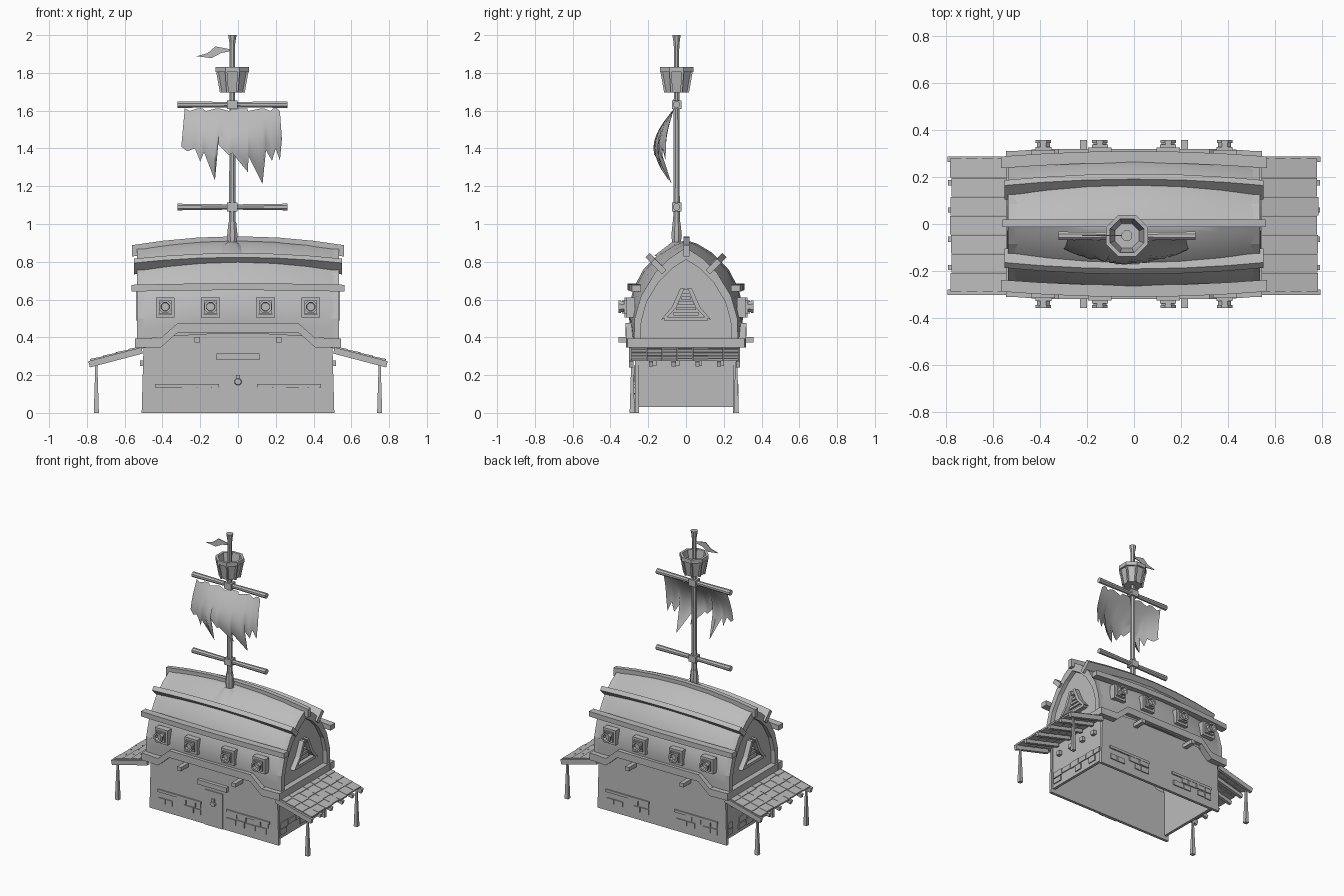
import bpy, bmesh, math, random
from mathutils import Vector, Matrix, Euler

if "Cube" in bpy.data.objects:
    bpy.data.objects.remove(bpy.data.objects["Cube"])

random.seed(4)
grey = bpy.data.materials.new("weathered_grey")
grey.diffuse_color = (0.5, 0.5, 0.5, 1)
grey.use_nodes = True
grey.node_tree.nodes["Principled BSDF"].inputs["Base Color"].default_value = grey.diffuse_color


def mesh(name, verts, faces, smooth=False):
    me = bpy.data.meshes.new(name)
    me.from_pydata([tuple(v) for v in verts], [], faces)
    bm = bmesh.new()
    bm.from_mesh(me)
    bmesh.ops.recalc_face_normals(bm, faces=bm.faces)
    bm.to_mesh(me)
    bm.free()
    me.materials.append(grey)
    ob = bpy.data.objects.new(name, me)
    bpy.context.collection.objects.link(ob)
    if smooth:
        bpy.ops.object.select_all(action='DESELECT')
        ob.select_set(True)
        bpy.context.view_layer.objects.active = ob
        bpy.ops.object.shade_smooth_by_angle(angle=math.radians(40))
    return ob


def loft(name, rings, smooth=False, caps=(True, True)):
    n = len(rings[0])
    verts = [v for r in rings for v in r]
    faces = [(i * n + j, i * n + (j + 1) % n, (i + 1) * n + (j + 1) % n, (i + 1) * n + j)
             for i in range(len(rings) - 1) for j in range(n)]
    if caps[0]:
        faces.append(tuple(range(n)))
    if caps[1]:
        faces.append(tuple(range(len(verts) - n, len(verts))))
    return mesh(name, verts, faces, smooth)


def box(name, c, s, rot=(0, 0, 0)):
    m = Euler(rot).to_matrix()
    ring = lambda z: [Vector(c) + m @ Vector((x * s[0] / 2, y * s[1] / 2, z * s[2] / 2))
                      for x, y in ((-1, -1), (1, -1), (1, 1), (-1, 1))]
    return loft(name, [ring(-1), ring(1)])


def tube(name, stations, axis, n=8, smooth=True, caps=(True, True)):
    # stations: (centre, radius) along one axis
    q = Vector((0, 0, 1)).rotation_difference(Vector(axis))
    rings = [[Vector(c) + q @ Vector((r * math.cos(2 * math.pi * (k + .5) / n),
                                      r * math.sin(2 * math.pi * (k + .5) / n), 0))
              for k in range(n)] for c, r in stations]
    return loft(name, rings, smooth, caps)


def rail(name, pts, w, h, ang=0):
    # rectangular beam following points along x
    ca, sa = math.cos(ang), math.sin(ang)
    rings = [[(x, y + a * w / 2 * ca - b * h / 2 * sa, z + a * w / 2 * sa + b * h / 2 * ca)
              for a, b in ((-1, -1), (1, -1), (1, 1), (-1, 1))] for x, y, z in pts]
    return loft(name, rings)


def prism(name, pts, axis, a, b):
    put = (lambda p, d: (d, p[0], p[1])) if axis == 'x' else (lambda p, d: (p[0], d, p[1]))
    return loft(name, [[put(p, d) for p in pts] for d in (a, b)])


# ---- lower house walls
wall = [(-.51, 0), (.51, 0), (.50, .36), (.41, .36), (.32, .44), (-.32, .44), (-.41, .36), (-.50, .36)]
for s, side in ((-1, "front"), (1, "back")):
    prism(side + "_wall", wall, 'y', s * .27, s * .25)
    rail(side + "_trim", [(-.545, s * .285, .37), (-.41, s * .295, .37), (-.32, s * .297, .45),
                          (.32, s * .297, .45), (.41, s * .295, .37), (.545, s * .285, .37)], .045, .05)
    for x in (-.215, .215):
        box(side + "_beam_end", (x, s * .312, .387), (.03, .09, .028))
for s, side in ((-1, "left"), (1, "right")):
    box(side + "_wall", (s * .485, 0, .215), (.02, .52, .37))
    box(side + "_trim", (s * .522, 0, .37), (.045, .62, .05))
    for y in (-.17, -.05, .07, .185):
        box(side + "_corbel", (s * .505, y, .262), (.03, .03, .03))


# ---- raised brick courses
def bricks(name, a, b, put, size):
    for row in range(2):
        t = a
        while t < b - .03:
            w = min(random.uniform(.05, .09), b - t)
            if random.random() < .75:
                box(name, put(t + w / 2, .075 + row * .046), size(w - .006, random.uniform(.035, .044)))
            t += w


for s in (-1, 1):
    for a, b in ((-.44, -.1), (.1, .44)):
        bricks("brick", a, b, lambda t, z: (t, s * .271, z), lambda w, h: (w, .012, h))
        box("brick_ledge", ((a + b) / 2, s * .271, .143), (b - a, .016, .018))
    bricks("end_brick", -.24, .24, lambda t, z: (s * .496, t, z), lambda w, h: (.012, w, h))

# ---- door with lintel and ring
for i in range(3):
    box("door_plank", (-.047 + i * .047, -.271, .125), (.044, .01, .25))
box("door_lintel", (0, -.28, .298), (.23, .03, .034))
box("knocker_plate", (0, -.278, .185), (.022, .012, .03))
tube("knocker", [((0, -.276, .165), .02), ((0, -.288, .165), .016)], (0, -1, 0))

# ---- overturned hull used as the roof
end = [(.275, .39), (.272, .5), (.238, .62), (.165, .74), (.085, .82), (0, .875)]
mid = [(.295, .42), (.305, .55), (.278, .66), (.225, .76), (.135, .85), (.06, .895), (0, .915)]


def resample(p, n):
    out = []
    for i in range(n):
        f = i / (n - 1) * (len(p) - 1)
        k = min(int(f), len(p) - 2)
        out.append(tuple(p[k][d] + (p[k + 1][d] - p[k][d]) * (f - k) for d in (0, 1)))
    return out


def section(k):
    half = [tuple(e + (m - e) * k for e, m in zip(a, b))
            for a, b in zip(resample(end, 13), resample(mid, 13))]
    return half + [(-y, z) for y, z in half[-2::-1]]


stations = (-1, -.72, -.38, 0, .38, .72, 1)
prof = [section(1 - t * t) for t in stations]
n = len(prof[0])
verts = [(t * .505, y, z) for t, p in zip(stations, prof) for y, z in p]
faces = [(i * n + j, i * n + j + 1, (i + 1) * n + j + 1, (i + 1) * n + j)
         for i in range(6) for j in range(n - 1)]
faces += [tuple(range(n)), tuple(range(6 * n, 7 * n))]
mesh("hull_roof", verts, faces, True)


# ---- hull rails and keel
def bow(xe, y0, y1, z0, z1):
    return [(t * xe, y0 + (y1 - y0) * (1 - t * t), z0 + (z1 - z0) * (1 - t * t)) for t in stations]


for s in (-1, 1):
    rail("upper_rail", bow(.55, s * .145, s * .172, .775, .805), .085, .032, s * math.radians(45))
    rail("lower_rail", bow(.565, s * .262, s * .285, .66, .668), .05, .036)
rail("keel", bow(.56, .003, .003, .858, .905), .032, .06)

# ---- gable arches and louvred windows
arch = resample(end, 11)
arch = arch + [(-y, z) for y, z in arch[-2::-1]]
inner = [(y * .87, .39 + (z - .39) * .87) for y, z in arch]
for s in (-1, 1):
    rings = [[(s * .495, *o), (s * .535, *o), (s * .535, *i), (s * .495, *i)] for o, i in zip(arch, inner)]
    loft("gable_arch", rings)
    for m in (-1, 1):
        bar = [(.135, .49), (.075, .56), (.03, .66), (.008, .66), (.05, .56), (.095, .51)]
        prism("gable_window_side", [(m * y, z) for y, z in bar], 'x', s * .50, s * .54)
    box("gable_window_sill", (s * .518, 0, .497), (.036, .23, .02))
    box("gable_window_head", (s * .515, 0, .643), (.03, .05, .02))
    for k in range(4):
        box("gable_slat", (s * .51, 0, .525 + k * .028), (.014, .13 - k * .025, .017))

# ---- cannon ports
for s in (-1, 1):
    for x in (-.385, -.145, .145, .385):
        y = .293 if abs(x) > .2 else .303
        for d in (-1, 1):
            box("port_jamb", (x + d * .042, s * y, .558), (.016, .045, .104))
            box("port_frame", (x, s * y, .558 + d * .044), (.1, .045, .016))
        box("cannon_block", (x, s * (y + .012), .56), (.068, .045, .068))
        tube("cannon_barrel", [((x, s * y, .562), .03), ((x, s * .345, .562), .03),
                               ((x, s * .345, .562), .036), ((x, s * .357, .562), .036),
                               ((x, s * .357, .562), .024), ((x, s * .33, .562), .022)], (0, 1, 0))

# ---- side awnings of shingles on rafters and tapered posts
slope = math.atan2(.068, .26)
for s in (-1, 1):
    for y in (-.29, -.185, -.065, .06, .175, .275):
        edge = abs(y) > .25
        box("rafter", (s * .648, y, .294), (.29, .022, .034 if edge else .026), (0, s * slope, 0))
    for row in range(4):
        for col in range(7):
            x = .535 + row * .068
            w = .08 + random.uniform(-.008, .01)
            box("shingle", (s * x, -.248 + col * .081, .348 - (x - .51) * .26),
                (w, .079, .012), (0, s * (slope - .06), 0))
    for y in (-.285, .266):
        tube("awning_post", [((s * .75, y, 0), .019), ((s * .75, y, .27), .007)], (0, 0, 1), 4, False)

# ---- mast, foot and yards
mx, my = -.03, -.05
at = lambda z: (mx, my, z)
tube("mast", [(at(.86), .02), (at(1.2), .018), (at(1.92), .015), (at(1.96), .017), (at(2), .024)], (0, 0, 1))
tube("mast_foot", [(at(.88), .022), (at(.94), .03), (at(1.01), .022)], (0, 0, 1))
tube("mast_flashing", [(at(.83), .13), (at(.905), .025)], (0, 0, 1))
for z in (1.09, 1.632):
    tube("yard", [((-.32, my, z), .019), ((mx, my, z), .015), ((.262, my, z), .019)], (1, 0, 0))
    box("yard_collar", (mx, my, z), (.056, .05, .046))

# ---- crow's nest, open at the top
tube("nest_bucket", [(at(1.695), .062), (at(1.805), .083), (at(1.805), .096), (at(1.832), .096),
                     (at(1.832), .078), (at(1.71), .056)], (0, 0, 1), 8, False)
for k in range(8):
    a = 2 * math.pi * (k + .5) / 8
    lo, hi = [Vector((mx + r * math.cos(a), my + r * math.sin(a), z)) for r, z in ((.065, 1.695), (.087, 1.81))]
    tube("nest_stave", [(lo, .008), (hi, .008)], (0, 0, 1), 4, False)

# ---- tattered sail, bellied forward
hem = [(-.30, 1.41), (-.27, 1.385), (-.228, 1.40), (-.20, 1.33), (-.18, 1.38), (-.122, 1.23), (-.105, 1.42),
       (-.05, 1.365), (-.03, 1.375), (.052, 1.275), (.056, 1.36), (.13, 1.212), (.148, 1.39),
       (.18, 1.335), (.20, 1.40), (.222, 1.335), (.235, 1.45)]
rows = 9
verts = []
for i, (x, zb) in enumerate(hem):
    zt = 1.612 - .014 * (i % 3 == 1)
    u = (x + .03) / .27
    for r in range(rows):
        z = zt + (zb - zt) * r / (rows - 1)
        d = (1.612 - z) / .4
        verts.append((x * (.94 + .06 * min(1, d * 2)), -.062 - .11 * math.sin(math.pi * d * .95) * (1 - .6 * u * u), z))
faces = [(i * rows + r, (i + 1) * rows + r, (i + 1) * rows + r + 1, i * rows + r + 1)
         for i in range(len(hem) - 1) for r in range(rows - 1)]
mesh("sail", verts, faces, True)

# ---- pennant
prism("pennant", [(-.04, 1.925), (-.12, 1.94), (-.16, 1.905), (-.22, 1.888), (-.14, 1.878), (-.09, 1.905),
                  (-.04, 1.915)], 'y', -.052, -.047)
